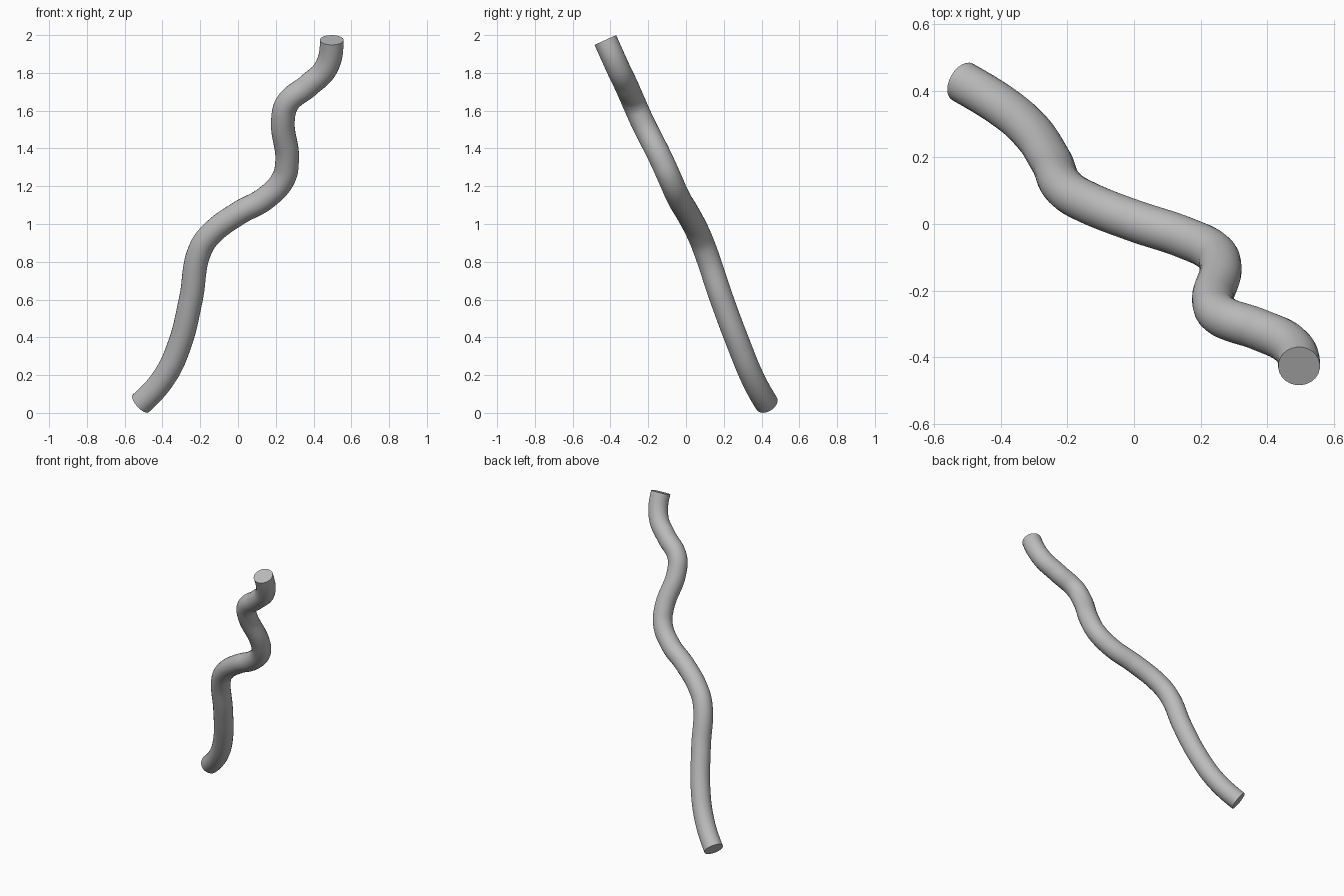
import bpy
import math
from mathutils import Vector

if "Cube" in bpy.data.objects:
    bpy.data.objects.remove(bpy.data.objects["Cube"], do_unlink=True)

RADIUS = 0.063

# Plain grey material
grey = bpy.data.materials.new("plain_grey")
grey.use_nodes = True
grey.diffuse_color = (0.5, 0.5, 0.5, 1)
grey.node_tree.nodes["Principled BSDF"].inputs["Base Color"].default_value = (0.5, 0.5, 0.5, 1)

# Centre line of the winding tube, from the foot to the tip
path = [
    (-0.515, 0.427, 0.05), (-0.39, 0.35, 0.19), (-0.31, 0.28, 0.36),
    (-0.25, 0.19, 0.6), (-0.2, 0.1, 0.865), (-0.14, 0.065, 0.95),
    (0, 0.01, 1.055), (0.15, -0.04, 1.14), (0.24, -0.085, 1.24),
    (0.26, -0.13, 1.34), (0.238, -0.235, 1.55), (0.262, -0.275, 1.64),
    (0.375, -0.317, 1.735), (0.465, -0.36, 1.825), (0.496, -0.427, 1.974),
]
curve = bpy.data.curves.new("winding_tube", "CURVE")
curve.dimensions = "3D"
curve.resolution_u = 12
curve.bevel_depth = RADIUS
curve.bevel_resolution = 10
curve.use_fill_caps = True
spline = curve.splines.new("BEZIER")
spline.bezier_points.add(len(path) - 1)
for point, co in zip(spline.bezier_points, path):
    point.co = co
    point.handle_left_type = point.handle_right_type = "AUTO"


# Aim both open ends so the flat caps tilt correctly
def aim_end(point, direction, length):
    point.handle_left_type = point.handle_right_type = "FREE"
    step = Vector(direction).normalized() * length
    point.handle_left = point.co - step
    point.handle_right = point.co + step


aim_end(spline.bezier_points[0], (0.66, -0.38, 0.6), 0.07)
aim_end(spline.bezier_points[-1], (0, -0.41, 0.91), 0.06)

tube = bpy.data.objects.new("winding_tube", curve)
bpy.context.collection.objects.link(tube)
curve.materials.append(grey)

# Turn into a mesh with smooth sides and crisp end caps
bpy.ops.object.select_all(action="DESELECT")
tube.select_set(True)
bpy.context.view_layer.objects.active = tube
bpy.ops.object.convert(target="MESH")
bpy.ops.object.mode_set(mode="EDIT")
bpy.ops.mesh.select_all(action="SELECT")
bpy.ops.mesh.remove_doubles(threshold=0.0001)
bpy.ops.mesh.normals_make_consistent(inside=False)
bpy.ops.object.mode_set(mode="OBJECT")
bpy.ops.object.shade_smooth_by_angle(angle=math.radians(40))
